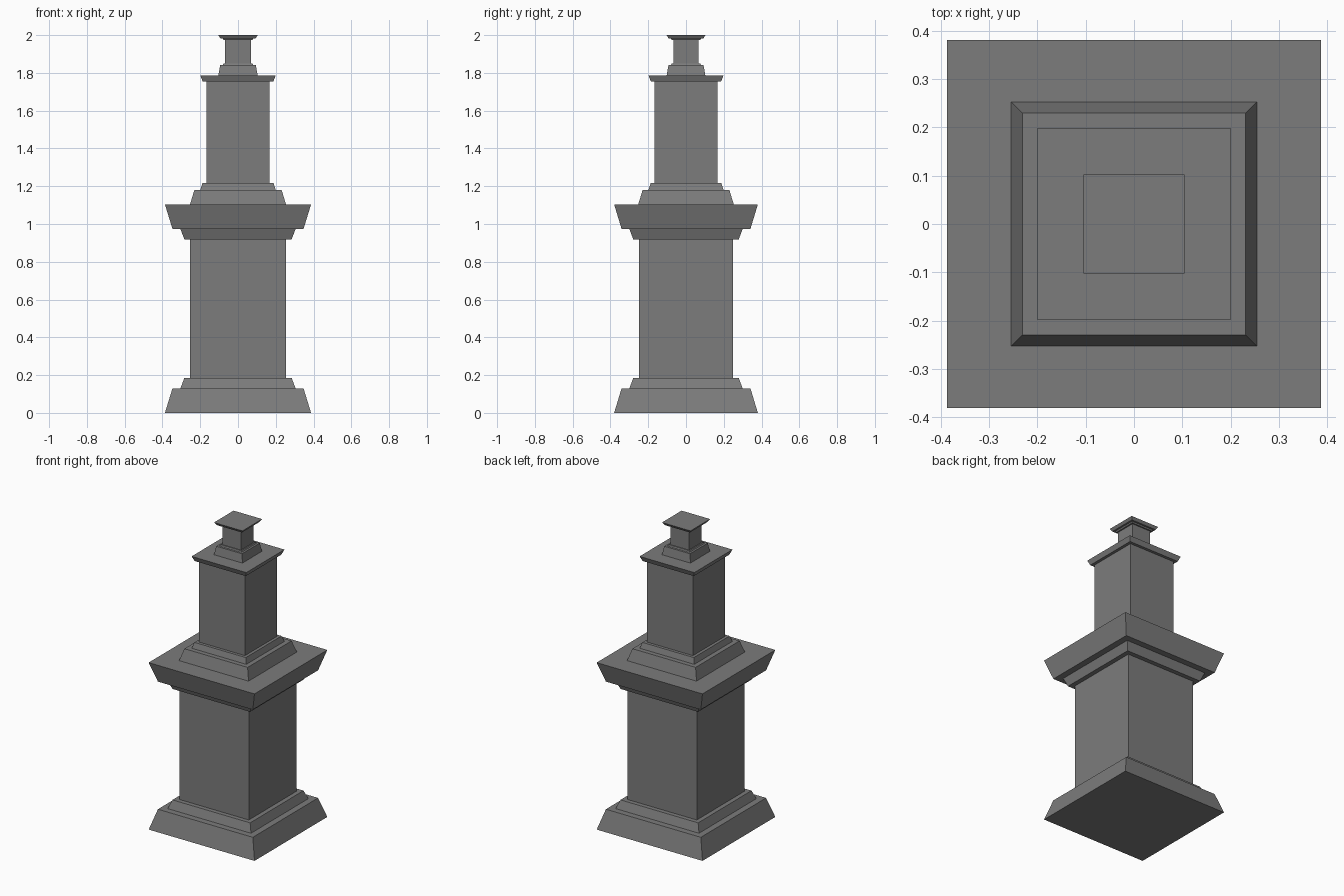
import bpy, bmesh

if "Cube" in bpy.data.objects:
    bpy.data.objects.remove(bpy.data.objects["Cube"])

# Dark grey stone
stone = bpy.data.materials.new("dark_stone")
stone.diffuse_color = (0.2, 0.2, 0.2, 1.0)
stone.use_nodes = True
stone.node_tree.nodes["Principled BSDF"].inputs["Base Color"].default_value = stone.diffuse_color


def square_tier(name, profile, depth_ratio):
    """Stack rectangular rings (half width, height) into one closed solid."""
    bm = bmesh.new()
    rings = []
    for h, z in profile:
        d = h * depth_ratio
        rings.append([bm.verts.new((sx * h, sy * d, z))
                      for sx, sy in ((-1, -1), (1, -1), (1, 1), (-1, 1))])
    for low, high in zip(rings, rings[1:]):
        for i in range(4):
            j = (i + 1) % 4
            bm.faces.new((low[i], low[j], high[j], high[i]))
    bm.faces.new(rings[0][::-1])
    bm.faces.new(rings[-1])
    bmesh.ops.recalc_face_normals(bm, faces=bm.faces)
    mesh = bpy.data.meshes.new(name)
    bm.to_mesh(mesh)
    bm.free()
    mesh.materials.append(stone)
    obj = bpy.data.objects.new(name, mesh)
    bpy.context.collection.objects.link(obj)
    return obj


# Large lower pedestal: stepped base, shaft, mirrored cornice
lower_half = [(0.387, 0.0), (0.347, 0.13), (0.305, 0.13),
              (0.284, 0.185), (0.254, 0.185)]
lower = lower_half + [(h, 1.104 - z) for h, z in reversed(lower_half)]
square_tier("lower_pedestal", lower, 0.983)

# Middle pedestal: stepped plinth, shaft, flared cap
square_tier("middle_pedestal", [
    (0.254, 1.104), (0.231, 1.18), (0.2, 1.18), (0.188, 1.217),
    (0.168, 1.217), (0.168, 1.755), (0.187, 1.755), (0.2, 1.787)], 0.995)

# Small top finial: stepped foot, neck, flared cap
square_tier("top_finial", [
    (0.104, 1.787), (0.094, 1.842), (0.08, 1.842), (0.076, 1.85),
    (0.068, 1.85), (0.068, 1.974), (0.077, 1.974), (0.081, 1.982),
    (0.093, 1.982), (0.104, 2.0)], 0.985)
